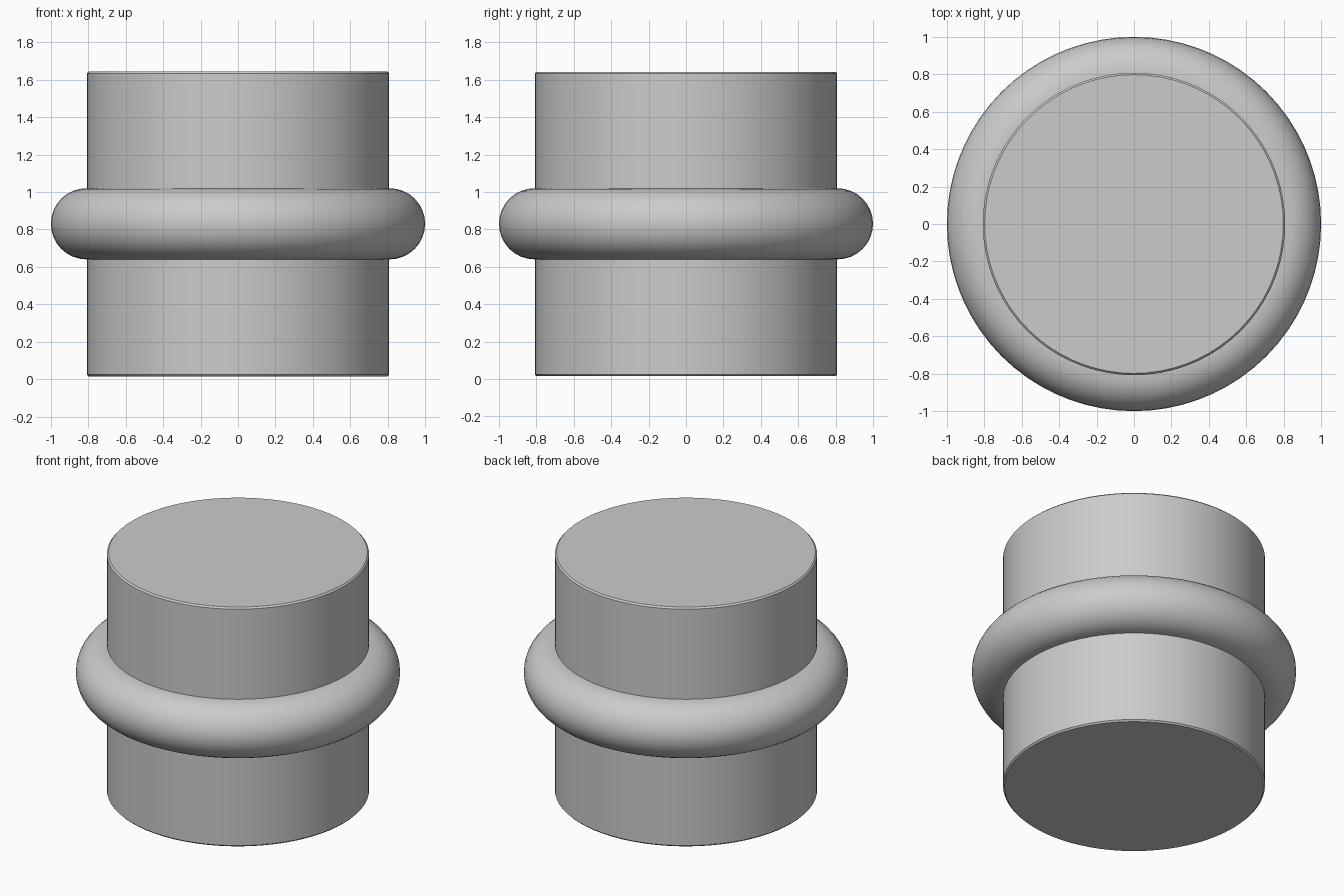
import bpy, bmesh
from math import sin, cos, pi, radians

if "Cube" in bpy.data.objects:
    bpy.data.objects.remove(bpy.data.objects["Cube"])

SIDES = 72
DRUM_R, BOTTOM, TOP = 0.808, 0.015, 1.643
RING_Z, RING_R = 0.83, 0.19


def lathe(name, profile, closed=False):
    """Revolve (radius, z) points around the z axis."""
    bm = bmesh.new()
    verts = [bm.verts.new((r, 0, z)) for r, z in profile]
    pairs = list(zip(verts, verts[1:]))
    if closed:
        pairs.append((verts[-1], verts[0]))
    edges = [bm.edges.new(p) for p in pairs]
    bmesh.ops.spin(bm, geom=verts + edges, cent=(0, 0, 0), axis=(0, 0, 1),
                   angle=2 * pi, steps=SIDES)
    bmesh.ops.remove_doubles(bm, verts=bm.verts, dist=1e-4)
    bmesh.ops.recalc_face_normals(bm, faces=bm.faces)
    mesh = bpy.data.meshes.new(name)
    bm.to_mesh(mesh)
    bm.free()
    obj = bpy.data.objects.new(name, mesh)
    bpy.context.collection.objects.link(obj)
    bpy.ops.object.select_all(action='DESELECT')
    obj.select_set(True)
    bpy.context.view_layer.objects.active = obj
    bpy.ops.object.shade_smooth_by_angle(angle=radians(30))
    return obj


# Solid drum with slightly worn rims
worn = 0.01
lathe("drum", [(0, BOTTOM), (DRUM_R - worn, BOTTOM), (DRUM_R, BOTTOM + worn),
               (DRUM_R, TOP - worn), (DRUM_R - worn, TOP), (0, TOP)])

# Half-round ring around the middle, seated in the drum wall
arc = [-pi / 2 + pi * i / 16 for i in range(17)]
lathe("middle_ring", [(1 - RING_R + RING_R * cos(a), RING_Z + RING_R * sin(a)) for a in arc]
      + [(DRUM_R - 0.01, RING_Z + RING_R), (DRUM_R - 0.01, RING_Z - RING_R)], closed=True)
